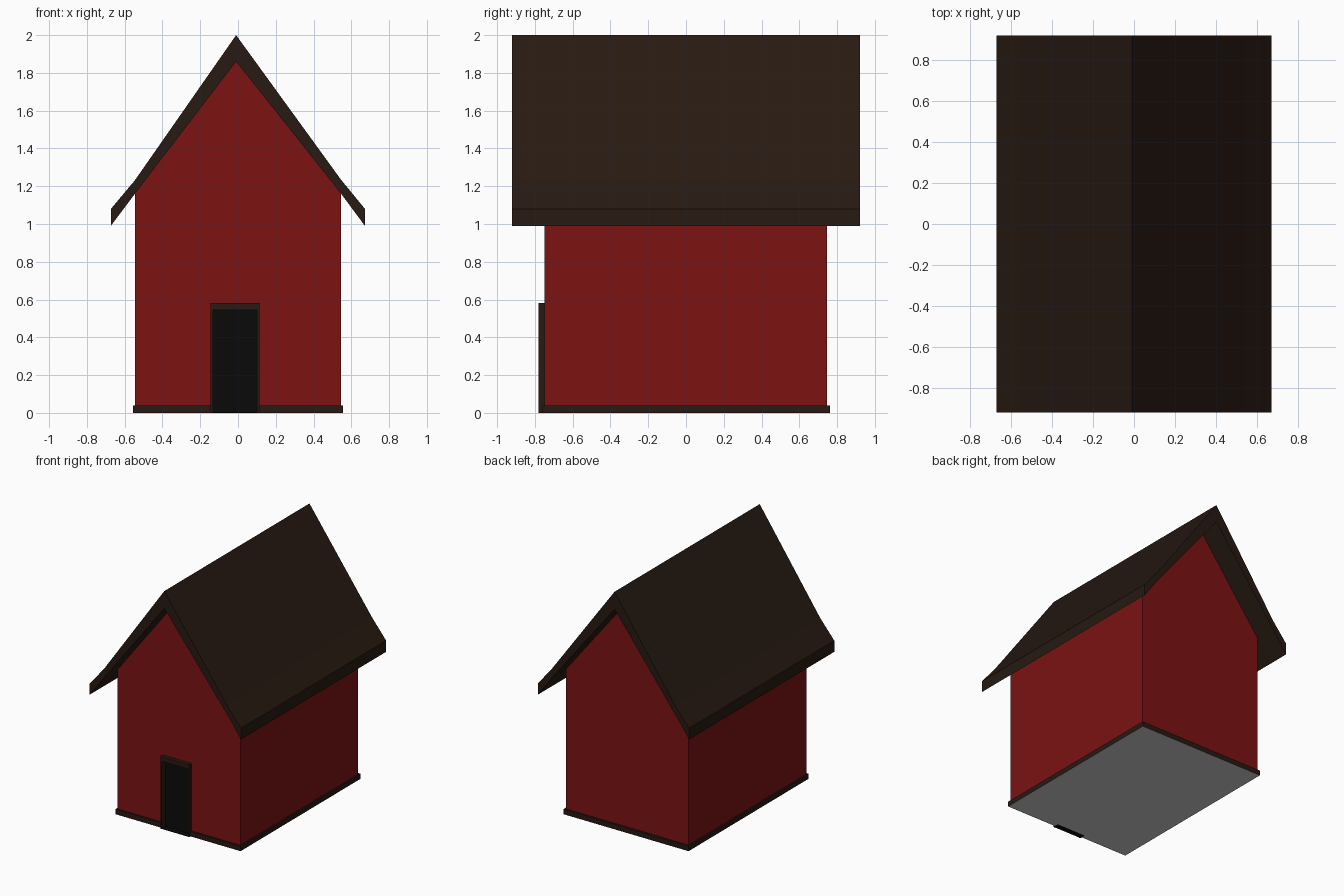
import bpy, bmesh
from mathutils import Vector

if "Cube" in bpy.data.objects:
    bpy.data.objects.remove(bpy.data.objects["Cube"])


def material(name, color):
    m = bpy.data.materials.new(name)
    m.diffuse_color = (*color, 1)
    m.use_nodes = True
    m.node_tree.nodes["Principled BSDF"].inputs["Base Color"].default_value = m.diffuse_color
    return m


RED = material("barn_red", (0.2, 0.006, 0.006))
BROWN = material("dark_wood", (0.02, 0.01, 0.006))
BLACK = material("door_black", (0.003, 0.003, 0.003))


def prism(name, points, sweep, mat=None, open_start=False):
    """Polygon of 3D points swept along a vector (flat if sweep is None)."""
    bm = bmesh.new()
    start = bm.faces.new([bm.verts.new(p) for p in points])
    if sweep is not None:
        out = bmesh.ops.extrude_face_region(bm, geom=[start], use_keep_orig=True)
        moved = [v for v in out["geom"] if isinstance(v, bmesh.types.BMVert)]
        bmesh.ops.translate(bm, verts=moved, vec=Vector(sweep))
    bmesh.ops.recalc_face_normals(bm, faces=bm.faces)
    if open_start:
        bmesh.ops.delete(bm, geom=[start], context='FACES_ONLY')
    mesh = bpy.data.meshes.new(name)
    bm.to_mesh(mesh)
    bm.free()
    obj = bpy.data.objects.new(name, mesh)
    bpy.context.collection.objects.link(obj)
    if mat:
        mesh.materials.append(mat)
    return obj


def front_prism(name, profile, y0, y1, mat=None):
    """Front-view (x, z) profile running from y0 to y1."""
    return prism(name, [(x, y0, z) for x, z in profile], (0, y1 - y0, 0), mat)


def rect(x0, x1, z0, z1):
    return [(x0, z0), (x1, z0), (x1, z1), (x0, z1)]


# Door opening extents
DX0, DX1, DTOP = -0.145, 0.113, 0.582
RECESS = -0.73

# Walls with gables
walls = front_prism("walls", [(-0.546, 0.04), (0.546, 0.04), (0.546, 1.16),
                              (-0.01, 1.86), (-0.546, 1.16)], -0.75, 0.747, RED)
cutter = front_prism("doorway_cutter", rect(DX0, DX1, -0.1, DTOP), -0.9, RECESS)
cutter.hide_render = True
cutter.hide_viewport = True
cut = walls.modifiers.new("doorway", 'BOOLEAN')
cut.operation = 'DIFFERENCE'
cut.solver = 'EXACT'
cut.object = cutter

# Roof: steep slopes with a slight kink over the eaves
front_prism("roof", [(-0.673, 1.08), (-0.547, 1.23), (-0.01, 2.0), (0.545, 1.235),
                     (0.672, 1.08), (0.672, 0.99), (0.546, 1.16), (-0.01, 1.86),
                     (-0.546, 1.16), (-0.673, 0.99)], -0.922, 0.922, BROWN)

# Base trim, notched at the doorway, and the floor under it
X, Y = 0.557, 0.763
outline = [(-X, -Y, 0), (DX0, -Y, 0), (DX0, RECESS, 0), (DX1, RECESS, 0),
           (DX1, -Y, 0), (X, -Y, 0), (X, Y, 0), (-X, Y, 0)]
prism("base_trim", outline, (0, 0, 0.04), BROWN, open_start=True)
prism("floor", outline[::-1], None)

# Door frame, door panel and threshold
IX0, IX1, ITOP = -0.132, 0.1, 0.545
front_prism("door_frame", [(DX0, 0), (DX0, DTOP), (DX1, DTOP), (DX1, 0),
                           (IX1, 0), (IX1, ITOP), (IX0, ITOP), (IX0, 0)],
            -0.78, RECESS, BROWN)
front_prism("door", rect(IX0, IX1, 0, ITOP), RECESS - 0.004, RECESS, BLACK)
front_prism("threshold", rect(IX0, IX1, 0, 0.005), -0.778, RECESS - 0.004, BLACK)
